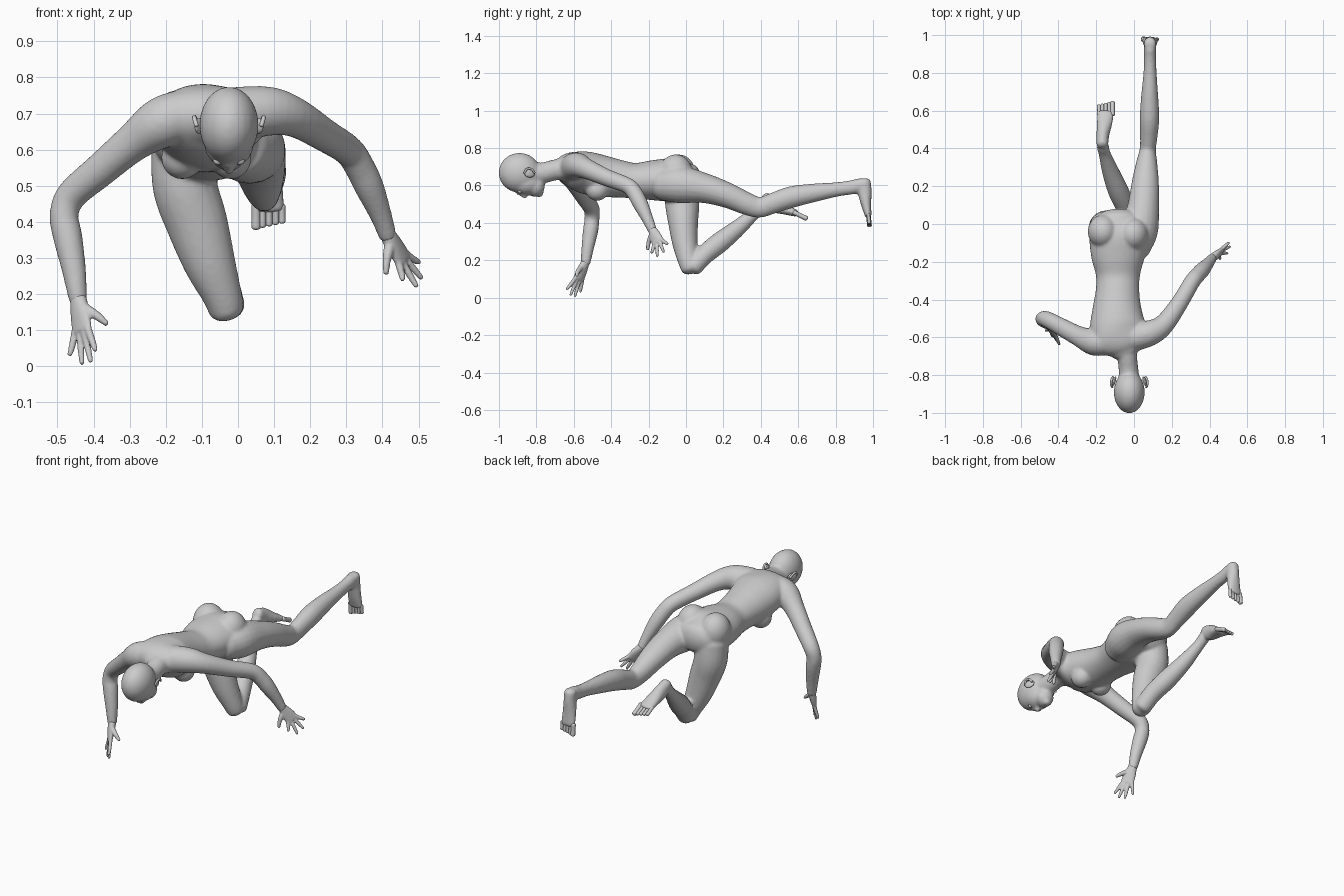
import bpy, bmesh, math
from mathutils import Vector, Matrix


def tube(bm, pts, side=(1, 0, 0), n=20, sub=4, cap=0.6):
    """Smooth closed tube through (x, y, z, half width, half depth) points."""
    P = [Vector(p if len(p) == 5 else (*p, p[3])) for p in pts]
    P = [2 * P[0] - P[1]] + P + [2 * P[-1] - P[-2]]
    S = []
    for i in range(1, len(P) - 2):
        a, b, c, d = P[i - 1:i + 3]
        for k in range(sub):
            t = k / sub
            S.append(0.5 * (2 * b + (c - a) * t + (2 * a - 5 * b + 4 * c - d) * t * t
                            + (3 * b - a - 3 * c + d) * t ** 3))
    S.append(P[-2])
    C = [Vector(s[:3]) for s in S]
    T = [(C[min(i + 1, len(C) - 1)] - C[max(i - 1, 0)]).normalized() for i in range(len(C))]
    R = [(c, t, s[3], s[4]) for c, t, s in zip(C, T, S)]

    def rounded(c, t, a, b, sign):
        out = []
        for deg in (25, 50, 70, 84):
            g = math.radians(deg)
            out.append((c + t * sign * cap * min(a, b) * math.sin(g), t,
                        a * math.cos(g), b * math.cos(g)))
        return out
    R = rounded(*R[0], -1)[::-1] + R + rounded(*R[-1], 1)
    rings = []
    for c, t, a, b in R:
        u = Vector(side)
        u = (u - t * u.dot(t)).normalized()
        v = t.cross(u)
        rings.append([bm.verts.new(c + u * a * math.cos(2 * math.pi * j / n)
                                   + v * b * math.sin(2 * math.pi * j / n)) for j in range(n)])
    for r, q in zip(rings, rings[1:]):
        for j in range(n):
            bm.faces.new((r[j], r[(j + 1) % n], q[(j + 1) % n], q[j]))
    bm.faces.new(rings[0][::-1])
    bm.faces.new(rings[-1])


def ball(bm, c, r, rot=0.0):
    """Ellipsoid, optionally turned about x."""
    m = Matrix.Translation(c) @ Matrix.Rotation(rot, 4, 'X') @ Matrix.Diagonal((*r, 1))
    bmesh.ops.create_uvsphere(bm, u_segments=24, v_segments=16, radius=1, matrix=m)


def finish(bm, name, voxel=None, smooth=6):
    bmesh.ops.recalc_face_normals(bm, faces=bm.faces)
    me = bpy.data.meshes.new(name)
    bm.to_mesh(me)
    bm.free()
    me.polygons.foreach_set("use_smooth", [True] * len(me.polygons))
    ob = bpy.data.objects.new(name, me)
    bpy.context.collection.objects.link(ob)
    if voxel:
        m = ob.modifiers.new("fuse", 'REMESH')
        m.mode, m.voxel_size, m.use_smooth_shade = 'VOXEL', voxel, True
        s = ob.modifiers.new("soften", 'SMOOTH')
        s.factor, s.iterations = 0.5, smooth
    return ob


# Torso and neck
bm = bmesh.new()
tube(bm, [(-.04, -.67, .69, .085, .06), (-.06, -.62, .69, .155, .088),
          (-.085, -.55, .672, .15, .112), (-.09, -.45, .65, .13, .112),
          (-.087, -.35, .635, .115, .1), (-.085, -.27, .625, .117, .095),
          (-.085, -.17, .628, .143, .108), (-.08, -.06, .63, .155, .115),
          (-.08, .03, .63, .12, .085)], n=32)
tube(bm, [(-.05, -.62, .69, .075, .065), (-.037, -.7, .683, .054, .056),
          (-.03, -.76, .668, .052, .056), (-.025, -.83, .66, .055, .06)])
for x, y in ((-.163, -.04), (-.005, -.055)):       # buttocks
    ball(bm, (x, y, .668), (.082, .09, .098))
for x in (-.155, -.02):                            # breasts
    ball(bm, (x, -.475, .578), (.058, .062, .06))

# Head, face down
ball(bm, (-.025, -.89, .668), (.082, .112, .106))
ball(bm, (-.025, -.858, .615), (.068, .085, .066), -.1)
ball(bm, (-.025, -.805, .595), (.052, .05, .055))
ball(bm, (-.025, -.785, .562), (.026, .024, .026))
tube(bm, [(-.025, -.9, .562, .011), (-.025, -.875, .55, .012), (-.025, -.858, .542, .015)])
ball(bm, (-.025, -.818, .552), (.023, .014, .012))

# Upper arms and forearms
tube(bm, [(-.13, -.62, .70, .07), (-.21, -.625, .675, .072), (-.29, -.595, .62, .054),
          (-.385, -.545, .54, .047), (-.46, -.505, .475, .043), (-.482, -.503, .42, .04),
          (-.472, -.51, .36, .041), (-.455, -.525, .27, .034), (-.443, -.537, .185, .026)],
     side=(0, 1, 0))
tube(bm, [(.0, -.6, .70, .075), (.09, -.575, .706, .068), (.16, -.53, .688, .055),
          (.24, -.42, .64, .046), (.305, -.31, .598, .043), (.335, -.272, .555, .042),
          (.362, -.243, .50, .041), (.395, -.205, .42, .031), (.415, -.18, .36, .025)],
     side=(0, 1, 0))

# Kneeling leg
tube(bm, [(-.15, -.025, .61, .09), (-.147, -.02, .5, .09, .092), (-.115, -.015, .4, .086, .08),
          (-.08, -.005, .29, .073, .068), (-.045, .012, .2, .056, .056),
          (-.032, .025, .158, .05, .052)])
tube(bm, [(-.03, .04, .165, .05), (-.05, .1, .23, .052), (-.085, .18, .295, .055),
          (-.125, .28, .375, .045), (-.155, .37, .455, .032), (-.165, .41, .495, .033)])
tube(bm, [(-.168, .42, .53, .031, .035), (-.165, .47, .5, .034, .045),
          (-.155, .54, .47, .042, .028), (-.15, .59, .45, .045, .018)])

# Extended leg
tube(bm, [(.0, -.13, .605, .085, .085), (.03, -.03, .605, .098, .1), (.05, .1, .585, .083, .08),
          (.06, .22, .548, .072, .068), (.068, .33, .5, .055, .06), (.073, .395, .483, .043, .055),
          (.078, .46, .503, .046, .055), (.082, .56, .537, .052, .058),
          (.083, .68, .56, .045, .05), (.085, .8, .578, .035, .039),
          (.085, .88, .589, .032, .038), (.085, .93, .6, .033, .04)])
tube(bm, [(.085, .953, .62, .033, .036), (.085, .955, .57, .034, .038),
          (.085, .963, .5, .04, .028), (.086, .975, .435, .045, .017)])
finish(bm, "body", voxel=0.008)

# Toes
for name, base, step, along, big in (
        ("kneeling_foot_toes", (-.15, .6, .445), (.018, 0, 0), (0, .035, -.017), 1),
        ("extended_foot_toes", (.086, .977, .425), (.018, 0, 0), (0, .003, -.032), -1)):
    bm = bmesh.new()
    for i in range(5):
        k = (i - 2) * big
        a = Vector(base) + Vector(step) * (i - 2) - Vector(along) * .6
        b = a + Vector(along) * (1.6 + .12 * k)
        r = .0095 + (.0035 if k == 2 else 0)
        tube(bm, [(*a, r), (*((a + b) / 2), r * .95), (*b, r)], n=12)
    finish(bm, name)


def hand(name, wrist, knuckle, row, tips, thumb):
    """Palm, four curved fingers and a thumb."""
    bm = bmesh.new()
    w, k, row = Vector(wrist), Vector(knuckle), Vector(row).normalized()
    tube(bm, [(*w, .025, .022), (*w.lerp(k, .5), .034, .018), (*k, .037, .013)], side=row)
    for i, tip in enumerate(tips):
        a = k + row * (i - 1.5) * .019
        t = Vector(tip)
        m = a.lerp(t, .5) + (a - w).normalized() * .008
        start = a.lerp(w, .2)
        tube(bm, [(*start, .0105), (*a, .0105), (*m, .0095), (*t, .007)], side=row, n=12)
    t = Vector(thumb)
    a = w.lerp(k, .25) - row * .014
    m = a.lerp(t, .5) - row * .008
    tube(bm, [(*a, .016), (*m, .0125), (*t, .008)], side=(0, .3, 1), n=12)
    finish(bm, name, voxel=0.004, smooth=3)


hand("supporting_hand", (-.442, -.54, .185), (-.432, -.575, .098), (-.65, .75, 0),
     ((-.395, -.638, .045), (-.408, -.617, .014), (-.432, -.594, .008), (-.466, -.565, .032)),
     (-.364, -.585, .118))
hand("trailing_hand", (.417, -.178, .36), (.458, -.15, .295), (.05, .09, .05),
     ((.456, -.185, .24), (.494, -.155, .222), (.508, -.12, .245), (.502, -.098, .288)),
     (.41, -.205, .258))

# Ears and eyes
for s, side in ((-1, "near"), (1, "far")):
    bm = bmesh.new()
    m = (Matrix.Translation((-.025 + s * .082, -.835, .665)) @ Matrix.Rotation(s * .35, 4, 'Z')
         @ Matrix.Diagonal((.009, .03, .022, 1)))
    bmesh.ops.create_uvsphere(bm, u_segments=20, v_segments=12, radius=1, matrix=m)
    tube(bm, [(-.025 + s * .086, -.81, .668, .006), (-.025 + s * .094, -.825, .687, .006),
              (-.025 + s * .096, -.85, .688, .006), (-.025 + s * .09, -.864, .667, .006)], n=10)
    finish(bm, side + "_ear")
    bm = bmesh.new()
    ball(bm, (-.025 + s * .03, -.888, .57), (.014, .012, .013))
    finish(bm, side + "_eye")
